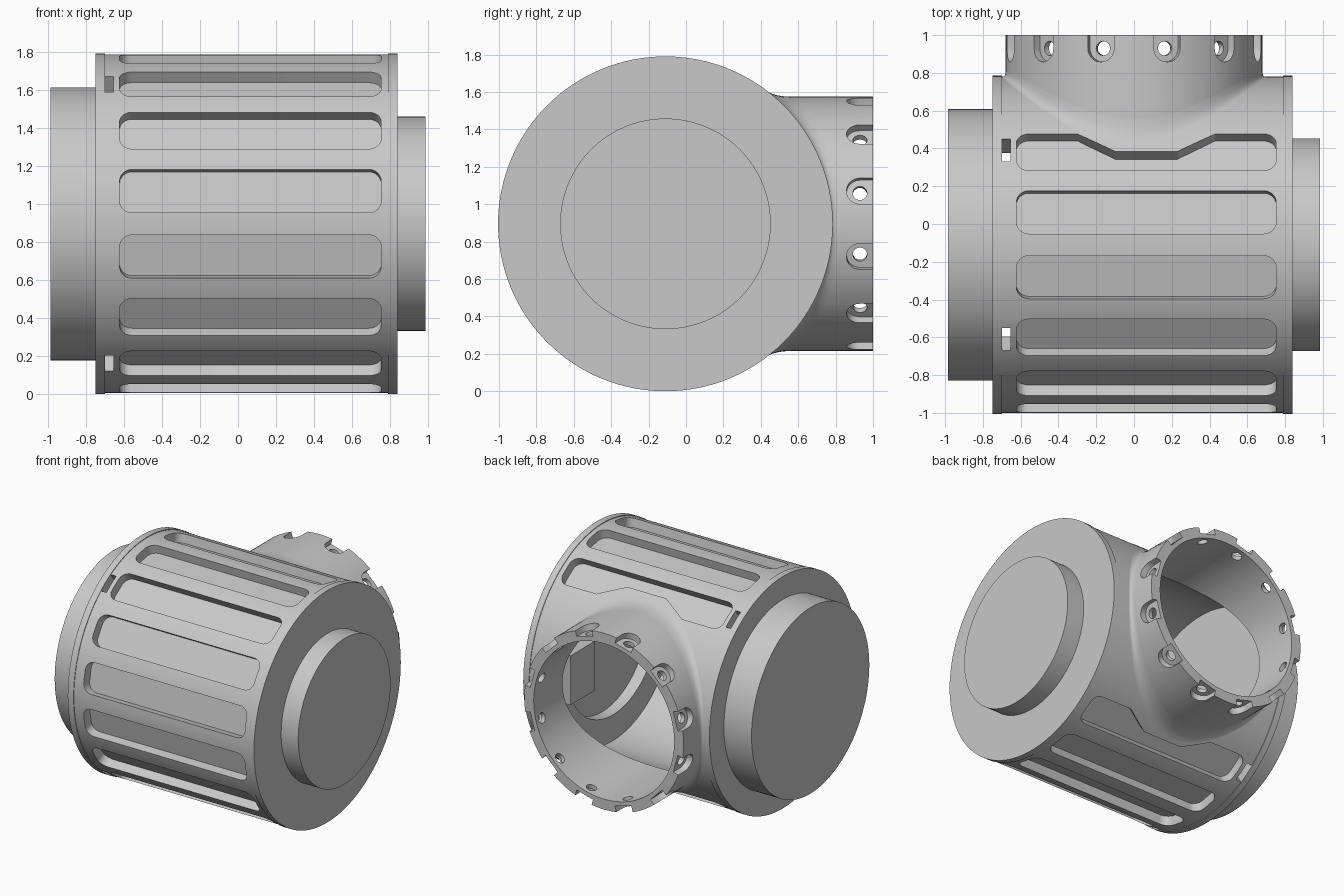
import bpy, bmesh, math
from mathutils import Vector

cube = bpy.data.objects.get("Cube")
if cube:
    bpy.data.objects.remove(cube, do_unlink=True)

C = Vector((0, -0.11, 0.895))           # middle of the drum axis
X, Y, Z = Vector((1, 0, 0)), Vector((0, 1, 0)), Vector((0, 0, 1))
R, NECK_R, MID = 0.89, 0.68, 0.065      # drum radius, neck radius, slot middle

grey = bpy.data.materials.new("plain grey")
grey.use_nodes = True
GREY = (0.58, 0.58, 0.58, 1)
grey.diffuse_color = GREY
grey.node_tree.nodes["Principled BSDF"].inputs["Base Color"].default_value = GREY


def finish(name, bm):
    bmesh.ops.recalc_face_normals(bm, faces=bm.faces)
    me = bpy.data.meshes.new(name)
    bm.to_mesh(me)
    bm.free()
    me.materials.append(grey)
    ob = bpy.data.objects.new(name, me)
    bpy.context.collection.objects.link(ob)
    return ob


def prism(bm, pts, o, u, v, n, lo, hi):
    """Extrude a flat outline along n, between lo and hi."""
    a = [bm.verts.new(o + u * p + v * q + n * lo) for p, q in pts]
    b = [bm.verts.new(o + u * p + v * q + n * hi) for p, q in pts]
    bm.faces.new(a)
    bm.faces.new(b)
    for i in range(len(pts)):
        j = (i + 1) % len(pts)
        bm.faces.new((a[i], a[j], b[j], b[i]))


def arc(cx, cy, r, a0, a1, n):
    return [(cx + r * math.cos(math.radians(a0 + (a1 - a0) * i / n)),
             cy + r * math.sin(math.radians(a0 + (a1 - a0) * i / n))) for i in range(n + 1)]


def circle(r, n=128):
    return arc(0, 0, r, 0, 360, n)[:-1]


def drum(name, r, x0, x1):
    bm = bmesh.new()
    prism(bm, circle(r), C, Y, Z, X, x0, x1)
    return finish(name, bm)


def neck_tube(name, r, y0, y1):
    bm = bmesh.new()
    prism(bm, circle(r), Vector((0, 0, C.z)), X, Z, Y, y0, y1)
    return finish(name, bm)


def boolean(ob, tool, op):
    mod = ob.modifiers.new("cut", 'BOOLEAN')
    mod.operation, mod.solver, mod.object = op, 'EXACT', tool
    bpy.context.view_layer.objects.active = ob
    bpy.ops.object.modifier_apply(modifier=mod.name)
    bpy.data.objects.remove(tool, do_unlink=True)


def slot_outline(trim):
    """Rounded slot; trim = side (+1 / -1) that is notched to clear the neck."""
    hx, hv, r = 0.688, 0.116, 0.065
    pts = arc(hx - r, hv - r, r, 0, 90, 6)
    if trim:
        pts += [(0.365, hv), (0.165, 0.0), (-0.165, 0.0), (-0.365, hv)]
    pts += arc(-hx + r, hv - r, r, 90, 180, 6)
    pts += arc(-hx + r, -hv + r, r, 180, 270, 6) + arc(hx - r, -hv + r, r, 270, 360, 6)
    return [(p, -q) for p, q in pts] if trim < 0 else pts


# Hollow drum with the side neck
body = drum("housing_body", R, -0.70, 0.79)
boolean(body, neck_tube("neck", NECK_R, 0.0, 1.0), 'UNION')
boolean(body, drum("cavity", 0.76, -0.72, 0.70), 'DIFFERENCE')
boolean(body, neck_tube("neck_bore", 0.60, 0.3, 1.1), 'DIFFERENCE')
boolean(body, drum("end_bore", 0.56, 0.6, 0.80), 'DIFFERENCE')

# Long slots around the drum
cut = bmesh.new()
for k in range(12):
    a = math.radians(33.75 - 22.5 * k)
    n, v = Vector((0, math.sin(a), math.cos(a))), Vector((0, math.cos(a), -math.sin(a)))
    trim = 1 if k == 0 else -1 if k == 11 else 0
    prism(cut, slot_outline(trim), C + X * MID, X, v, n, 0.815, 1.0)

# Four small windows beside the left flange
for deg in (34.25, -34.25, 145.75, -145.75):
    a = math.radians(deg)
    n, v = Vector((0, math.sin(a), math.cos(a))), Vector((0, math.cos(a), -math.sin(a)))
    prism(cut, [(-0.71, -0.072), (-0.655, -0.072), (-0.655, 0.072), (-0.71, 0.072)],
          C, X, v, n, 0.65, 1.0)

# Twelve open pockets in the neck rim, each with a screw hole
holes = bmesh.new()
for k in range(12):
    a = math.radians(15 + 30 * k)
    n, t = Vector((math.cos(a), 0, math.sin(a))), Vector((-math.sin(a), 0, math.cos(a)))
    o = Vector((0, 0.93, C.z))
    prism(cut, arc(0, 0, 0.072, 180, 360, 12) + [(0.072, 0.2), (-0.072, 0.2)],
          o, t, Y, n, 0.632, 0.8)
    prism(holes, circle(0.038, 20), o, t, Y, n, 0.5, 0.75)
boolean(body, finish("recesses", cut), 'DIFFERENCE')
boolean(body, finish("screw_holes", holes), 'DIFFERENCE')

# Flanges and end plugs
parts = [body,
         drum("left_flange", 0.895, -0.75, -0.70),
         drum("right_flange", 0.895, 0.79, 0.84),
         drum("large_end_plug", 0.718, -0.985, -0.74),
         drum("small_end_plug", 0.563, 0.83, 0.985)]

# Curved blend where the neck meets the drum
bm = bmesh.new()
rows = []
for i in range(96):
    a = 2 * math.pi * i / 96
    co, si = math.cos(a), math.sin(a)
    s = abs(si)

    def on_drum(r):
        return Vector((r * co, C.y + math.sqrt(R * R - (r * si) ** 2), C.z + r * si))

    mid, low = on_drum(NECK_R), on_drum(NECK_R + 0.018 + 0.025 * s)
    top = mid + Y * (0.025 + 0.07 * s)
    rows.append([bm.verts.new(top * (1 - t) ** 2 + mid * 2 * t * (1 - t) + low * t * t)
                 for t in (0, 0.2, 0.4, 0.6, 0.8, 1)])
for i in range(96):
    p, q = rows[i], rows[(i + 1) % 96]
    for j in range(5):
        bm.faces.new((p[j], p[j + 1], q[j + 1], q[j]))
parts.append(finish("neck_blend", bm))

# Square boss on the inner right wall
bm = bmesh.new()
prism(bm, [(0.28, -0.19), (0.58, -0.19), (0.58, 0.19), (0.28, 0.19)],
      Vector((0, 0, C.z)), Y, Z, X, 0.58, 0.72)
parts.append(finish("inner_boss", bm))

bpy.ops.object.select_all(action='DESELECT')
for ob in parts:
    ob.select_set(True)
bpy.context.view_layer.objects.active = body
bpy.ops.object.shade_smooth_by_angle(angle=math.radians(30))
